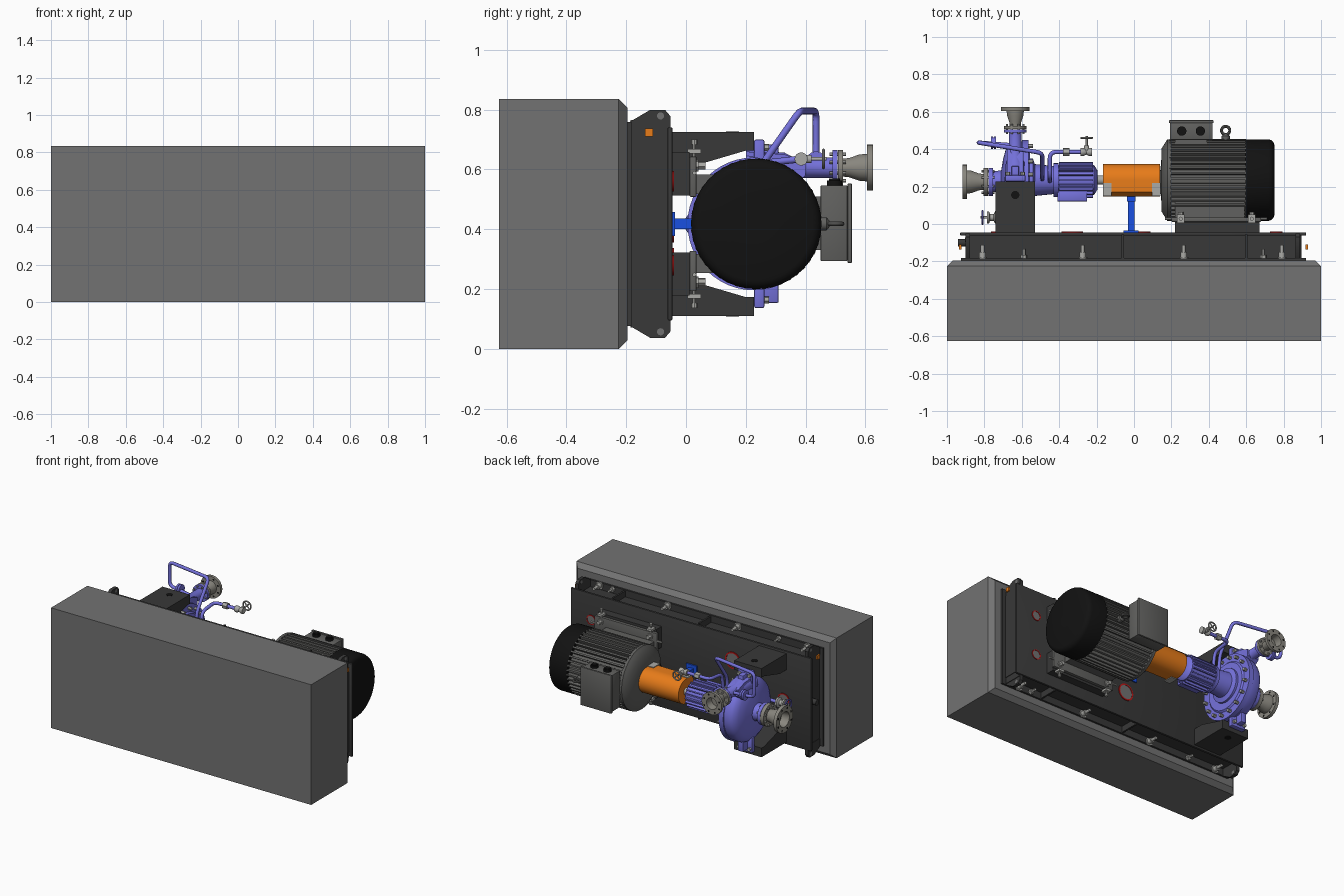
import bpy, bmesh, math
from mathutils import Vector

if "Cube" in bpy.data.objects:
    bpy.data.objects.remove(bpy.data.objects["Cube"])

CZ, AY = 0.418, 0.235          # mid-plane height and shaft axis


def mat(name, r, g, b):
    m = bpy.data.materials.new(name)
    m.diffuse_color = (r, g, b, 1)
    m.use_nodes = True
    m.node_tree.nodes["Principled BSDF"].inputs["Base Color"].default_value = m.diffuse_color
    return m


CONC = mat("concrete", .17, .17, .17)
DARK = mat("dark_steel", .04, .04, .04)
BLACK = mat("black", .006, .006, .006)
MOTOR = mat("motor_grey", .12, .12, .115)
STEEL = mat("steel", .4, .4, .38)
PIPE = mat("nozzle_grey", .25, .24, .21)
LAV = mat("lavender", .18, .17, .72)
ORANGE = mat("orange", .8, .2, .01)
BLUE = mat("blue", .01, .08, .75)
RED = mat("red", .5, .01, .01)


def finish(bm, name, m):
    bmesh.ops.recalc_face_normals(bm, faces=bm.faces)
    me = bpy.data.meshes.new(name)
    bm.to_mesh(me)
    bm.free()
    me.materials.append(m)
    ob = bpy.data.objects.new(name, me)
    bpy.context.collection.objects.link(ob)
    return ob


def box(name, x, y, z, m, bevel=0):
    bm = bmesh.new()
    bmesh.ops.create_cube(bm, size=1)
    for v in bm.verts:
        v.co = Vector([(a + b) / 2 + c * (b - a) for c, (a, b) in zip(v.co, (x, y, z))])
    if bevel:
        bmesh.ops.bevel(bm, geom=bm.edges[:], offset=bevel, segments=2, affect='EDGES', profile=.5)
    return finish(bm, name, m)


def prism(name, pts, x0, x1, m):
    """Extrude a (y, z) outline along x."""
    bm = bmesh.new()
    f = bm.faces.new([bm.verts.new((x0, y, z)) for y, z in pts])
    r = bmesh.ops.extrude_face_region(bm, geom=[f])
    bmesh.ops.translate(bm, vec=(x1 - x0, 0, 0), verts=[v for v in r['geom'] if isinstance(v, bmesh.types.BMVert)])
    return finish(bm, name, m)


def lathe(name, o, d, prof, m, seg=32, ring=False):
    """Revolve (distance, radius) pairs about direction d from o."""
    o, d = Vector(o), Vector(d).normalized()
    u = d.orthogonal().normalized()
    w = d.cross(u)
    bm = bmesh.new()
    rows = [[bm.verts.new(o + d * t + (u * math.cos(a) + w * math.sin(a)) * r)
             for a in (2 * math.pi * i / seg for i in range(seg))] for t, r in prof]
    pairs = list(zip(rows, rows[1:]))
    if ring:
        pairs.append((rows[-1], rows[0]))
    else:
        bm.faces.new(rows[0])
        bm.faces.new(rows[-1])
    for p, q in pairs:
        for i in range(seg):
            j = (i + 1) % seg
            bm.faces.new((p[i], p[j], q[j], q[i]))
    return finish(bm, name, m)


def torus(name, o, d, R, r, m):
    prof = [(r * math.sin(k * math.pi / 4), R + r * math.cos(k * math.pi / 4)) for k in range(8)]
    return lathe(name, o, d, prof, m, 28, True)


def pipe(name, pts, r, m, fillet=.035):
    """Round tube through points with rounded corners."""
    pts = [Vector(p) for p in pts]
    path = [pts[0]]
    for a, b, c in zip(pts, pts[1:], pts[2:]):
        p, q = b + (a - b).normalized() * fillet, b + (c - b).normalized() * fillet
        path += [p * (1 - t) ** 2 + b * 2 * t * (1 - t) + q * t * t for t in (0, .2, .4, .6, .8, 1)]
    path.append(pts[-1])
    cu = bpy.data.curves.new(name, 'CURVE')
    cu.dimensions, cu.bevel_depth, cu.bevel_resolution, cu.use_fill_caps = '3D', r, 2, True
    s = cu.splines.new('POLY')
    s.points.add(len(path) - 1)
    for k, p in zip(s.points, path):
        k.co = (*p, 1)
    cu.materials.append(m)
    ob = bpy.data.objects.new(name, cu)
    bpy.context.collection.objects.link(ob)


def bolts(name, o, d, R, n, t0, t1, r, m):
    """Circle of hexagonal bolts around an axis."""
    o, d = Vector(o), Vector(d).normalized()
    u = d.orthogonal().normalized()
    w = d.cross(u)
    for i in range(n):
        a = 2 * math.pi * (i + .5) / n
        lathe(name, o + (u * math.cos(a) + w * math.sin(a)) * R, d, [(t0, r), (t1, r)], m, 6)


def handwheel(name, o, d, R, m):
    o, d = Vector(o), Vector(d).normalized()
    torus(name, o, d, R, .005, m)
    u = d.orthogonal().normalized()
    for k in (u, d.cross(u)):
        lathe(name + "_spoke", o - k * R, k, [(0, .004), (2 * R, .004)], m, 8)


# Concrete foundation with chamfered upper rim
bm = bmesh.new()
bmesh.ops.create_cube(bm, size=1)
for v in bm.verts:
    v.co = Vector((v.co.x * 2, -.41 + v.co.y * .43, .4175 + v.co.z * .835))
bmesh.ops.bevel(bm, geom=[e for e in bm.edges if all(v.co.y > -.2 for v in e.verts)],
                offset=.03, segments=1, affect='EDGES')
finish(bm, "foundation_block", CONC)

# Baseplate: lower flange, web, top plate, ribs, anchors and lifting lugs
box("base_flange", (-.925, .92), (-.197, -.182), (.077, .759), DARK)
box("base_web", (-.9, .895), (-.19, -.05), (.125, .711), DARK)
box("base_top", (-.93, .92), (-.062, -.045), (.095, .741), DARK, .005)
for s in (-1, 1):
    for x in (-.89, -.06, .6, .885):
        box("base_rib", (x - .006, x + .006), (-.19, -.055), tuple(sorted((CZ + s * .28, CZ + s * .335))), DARK)
    for x in (-.81, -.275, .265, .79):
        lathe("anchor_bolt", (x, -.185, CZ + s * .322), (0, 1, 0),
              [(0, .026), (.008, .026), (.008, .018), (.035, .018), (.035, .01), (.072, .01)], STEEL, 12)
    for x in (-.59, .69):
        lathe("levelling_screw", (x, -.185, CZ + s * .322), (0, 1, 0),
              [(0, .018), (.02, .018), (.02, .009), (.05, .009)], STEEL, 6)
    for x in (-.89, .875):
        prism("lifting_lug", [(-.19, CZ + s * .29), (-.19, CZ + s * .34), (-.12, CZ + s * .381),
                              (-.07, CZ + s * .381), (-.052, CZ + s * .36), (-.052, CZ + s * .29)], x - .012, x + .012, DARK)
        lathe("lug_hole", (x - .0125, -.085, CZ + s * .361), (1, 0, 0), [(0, .012), (.025, .012)], CONC, 16)
for x in (-.935, .918):
    box("earth_tag", (x, x + .012), (-.137, -.11), (.71, .737), ORANGE)
lathe("drain_boss", (-.925, -.1, CZ), (-1, 0, 0), [(-.03, .02), (.015, .02)], DARK, 16)

# Grout openings with red rims
for x, z, r in ((-.33, .57, .058), (.03, .28, .058), (.76, .56, .034), (.76, .28, .034), (-.72, .40, .045)):
    lathe("grout_opening", (x, -.046, z), (0, 1, 0), [(0, r * .85), (.003, r * .85)], CONC)
    lathe("grout_rim", (x, -.046, z), (0, 1, 0), [(0, r), (.006, r), (.006, r * .84), (0, r * .84)], RED, 32, True)

# Pump pedestals and casing feet
for s in (-1, 1):
    prism("pump_pedestal", [(-.046, CZ + s * .308), (.228, CZ + s * .308), (.228, CZ + s * .245),
                            (.2, CZ + s * .245), (.03, CZ + s * .195), (-.046, CZ + s * .195)], -.74, -.53, DARK)
    lathe("pedestal_hole", (-.635, .155, CZ + s * .3), (0, 0, s), [(0, .022), (.0095, .022)], BLACK, 20)
    box("casing_foot", (-.69, -.58), (.228, .262), tuple(sorted((CZ + s * .18, CZ + s * .282))), LAV, .006)
    box("casing_foot_rib", (-.655, -.615), (.235, .31), tuple(sorted((CZ + s * .15, CZ + s * .265))), LAV, .006)
    for x in (-.675, -.595):
        lathe("foot_bolt", (x, .262, CZ + s * .255), (0, 1, 0), [(0, .012), (.015, .012)], STEEL, 6)

# Pump casing, cover flange, lantern and bearing housing
ax = (0, AY - .008, CZ)
lathe("pump_casing", ax, (1, 0, 0), [(-.75, .055), (-.71, .06), (-.70, .12), (-.685, .175), (-.665, .205), (-.645, .215),
      (-.60, .215), (-.60, .222), (-.565, .222), (-.565, .17), (-.555, .16), (-.555, .1)], LAV, 48)
bolts("casing_bolt", ax, (1, 0, 0), .195, 16, -.57, -.54, .011, STEEL)
ax = (0, AY, CZ)
lathe("bearing_lantern", ax, (1, 0, 0), [(-.56, .115), (-.54, .115), (-.53, .085), (-.43, .075), (-.43, .09),
      (-.405, .09), (-.405, .08), (-.215, .08), (-.21, .075), (-.195, .05)], LAV, 32)
for i in range(20):
    a = math.pi / 10 * i
    c, t = Vector((math.cos(a), math.sin(a))), Vector((-math.sin(a), math.cos(a))) * .004
    q = [c * .075 - t, c * .096 - t, c * .096 + t, c * .075 + t]
    prism("bearing_fin", [(AY + p.x, CZ + p.y) for p in q], -.4, -.22, LAV)
box("bearing_sump", (-.41, -.25), (.12, .18), (CZ - .06, CZ + .06), LAV, .006)
lathe("shaft", ax, (1, 0, 0), [(-.22, .025), (.16, .025)], STEEL, 24)

# Suction and discharge nozzles with mating reducers
sy, dz = .225, .606
so, do = (0, sy, CZ), (-.635, 0, dz)
lathe("suction_nozzle", so, (-1, 0, 0), [(.68, .055), (.755, .05), (.755, .075), (.778, .075)], LAV)
lathe("suction_reducer", so, (-1, 0, 0), [(.78, .075), (.805, .075), (.805, .042), (.83, .045), (.87, .06), (.893, .062),
      (.893, .092), (.916, .092), (.916, .052), (.86, .045)], PIPE)
lathe("discharge_nozzle", do, (0, 1, 0), [(.2, .06), (.33, .05), (.36, .034), (.49, .034), (.49, .059), (.506, .059)], LAV)
lathe("discharge_reducer", do, (0, 1, 0), [(.508, .059), (.525, .059), (.525, .03), (.545, .032), (.58, .044), (.605, .046),
      (.605, .077), (.625, .077), (.625, .04), (.575, .035)], PIPE)
bolts("suction_bolt", so, (-1, 0, 0), .062, 8, .745, .815, .007, STEEL)
bolts("discharge_bolt", do, (0, 1, 0), .048, 8, .48, .535, .006, STEEL)
for i in range(8):
    a = math.pi / 4 * (i + .5)
    c, s = math.cos(a), math.sin(a)
    lathe("suction_flange_hole", (-.9165, sy + .076 * c, CZ + .076 * s), (1, 0, 0), [(0, .008), (.024, .008)], BLACK, 12)
    lathe("discharge_flange_hole", (-.635 + .062 * c, .6045, dz + .062 * s), (0, 1, 0), [(0, .007), (.021, .007)], BLACK, 12)
prism("volute_throat", [(.2, .66), (.33, .65), (.4, .625), (.4, .58), (.3, .5), (.2, .5)], -.68, -.59, LAV)

# Flush pipework and vent valve
pipe("flush_pipe", [(-.49, .24, .5), (-.49, .25, .61), (-.49, .38, .795), (-.83, .435, .795),
                    (-.83, .435, .63), (-.64, .42, .61)], .0115, LAV)
lathe("flush_flanges", (-.765, .435, .626), (1, 0, 0), [(0, .034), (.012, .034), (.012, .028), (.016, .028), (.016, .034), (.028, .034)], LAV, 20)
pipe("vent_pipe", [(-.45, .23, .5), (-.45, .25, .62), (-.45, .385, .635), (-.25, .385, .635)], .0115, LAV)
lathe("vent_union", (-.38, .385, .635), (1, 0, 0), [(0, .022), (.035, .022)], STEEL, 6)
lathe("vent_valve", (-.285, .385, .635), (1, 0, 0), [(0, .022), (.015, .022), (.03, .014), (.045, .022), (.06, .022)], STEEL, 16)
lathe("vent_stem", (-.253, .385, .635), (0, 1, 0), [(0, .014), (.035, .014), (.035, .006), (.085, .006)], STEEL, 12)
handwheel("vent_wheel", (-.253, .46, .635), (0, 1, 0), .03, STEEL)

# Casing drain valve
pipe("drain_pipe", [(-.64, .06, CZ), (-.64, .035, CZ), (-.76, .035, CZ)], .012, LAV, .02)
lathe("drain_valve", (-.73, .035, CZ), (-1, 0, 0), [(0, .034), (.012, .034), (.02, .018), (.04, .018), (.045, .032), (.057, .032), (.057, .007), (.09, .007)], STEEL, 20)
handwheel("drain_wheel", (-.81, .035, CZ), (-1, 0, 0), .036, LAV)

# Coupling guard on its blue support post
arch = [(AY + .085 * math.sin(a), CZ + .085 * math.cos(a)) for a in (math.pi * i / 20 for i in range(21))]
prism("coupling_guard", arch + [(.17, CZ - .085), (.148, CZ - .05), (.148, CZ + .05), (.17, CZ + .085)], -.165, .14, ORANGE)
for s in (-1, 1):
    for x in (-.166, .096):
        box("guard_bracket", (x, x + .045), (.15, .22), (CZ + s * .086 - .004, CZ + s * .086 + .004), STEEL)
box("guard_post", (-.032, .002), (-.04, .15), (CZ - .018, CZ + .018), BLUE)
box("guard_post_base", (-.055, .025), (-.046, -.036), (CZ - .04, CZ + .04), BLUE)
box("guard_post_head", (-.038, .008), (.12, .15), (CZ - .03, CZ + .03), BLUE)

# Motor: finned frame, end shield, fan cover
gear, n = [], 44
for i in range(n):
    for k, r in ((0, .193), (.55, .193), (.6, .219), (.95, .219)):
        a = 2 * math.pi * (i + k) / n
        gear.append((AY + r * math.cos(a), CZ + r * math.sin(a)))
prism("motor_frame", gear, .19, .6, MOTOR)
lathe("motor_end_shield", ax, (1, 0, 0), [(.14, .05), (.145, .09), (.148, .17), (.17, .205), (.178, .218), (.197, .218)], MOTOR, 48)
lathe("motor_fan_cover", ax, (1, 0, 0), [(.597, .205), (.597, .218), (.72, .218), (.735, .213), (.745, .203), (.75, .19), (.75, .05)], BLACK, 48)

# Motor feet, pedestals and alignment jacks
for s in (-1, 1):
    zz = lambda a, b: tuple(sorted((CZ + s * a, CZ + s * b)))
    box("motor_pedestal", (.22, .67), (-.046, .012), zz(.095, .24), DARK)
    box("motor_foot", (.2, .68), (.012, .035), zz(.09, .225), MOTOR, .004)
    box("motor_foot_web", (.22, .59), (.03, .13), zz(.1, .165), MOTOR)
    for x in (.25, .63):
        lathe("foot_bolt", (x, .035, CZ + s * .195), (0, 1, 0), [(0, .02), (.006, .02), (.006, .014), (.03, .014)], STEEL, 6)
        box("jack_block", (x - .02, x + .02), (.005, .05), zz(.235, .25), STEEL)
        lathe("jack_screw", (x, .028, CZ + s * .21), (0, 0, s), [(0, .006), (.055, .006), (.055, .011), (.072, .011)], STEEL, 8)
        lathe("axial_jack", (.185 if x < .4 else .68, .028, CZ + s * .17), (1, 0, 0), [(-.02, .007), (.03, .007)], STEEL, 8)

# Terminal box with cable glands, and lifting eye
box("terminal_box_neck", (.22, .39), (.41, .47), (.33, .51), MOTOR)
box("terminal_box", (.192, .42), (.45, .54), (.293, .547), MOTOR, .004)
box("terminal_lid", (.186, .426), (.54, .555), (.287, .553), MOTOR, .004)
for x in (.255, .355):
    lathe("cable_gland", (x, .497, .545), (0, 0, 1), [(0, .025), (.018, .025), (.018, .019), (.025, .019)], BLACK, 20)
torus("lifting_eye", (.49, .5, CZ), (0, 0, 1), .022, .008, MOTOR)
lathe("lifting_eye_base", (.49, .44, CZ), (0, 1, 0), [(0, .022), (.03, .022), (.04, .01)], MOTOR, 16)

# Smooth round surfaces, keep hard edges
bpy.ops.object.select_all(action='DESELECT')
for ob in bpy.data.objects:
    if ob.type == 'MESH':
        ob.select_set(True)
        bpy.context.view_layer.objects.active = ob
bpy.ops.object.shade_smooth_by_angle(angle=math.radians(32))
